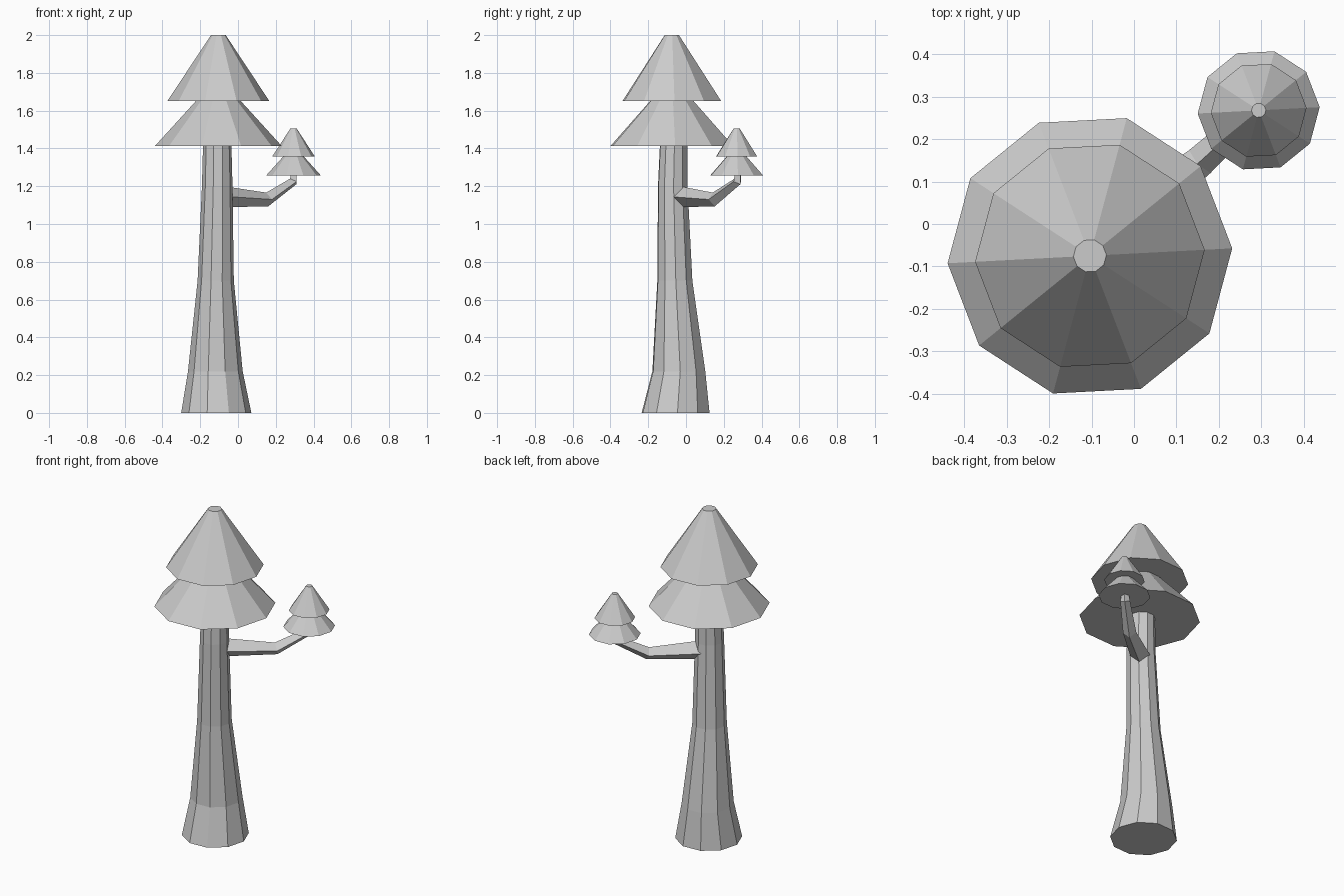
import bpy, bmesh
from math import cos, sin, radians
from mathutils import Vector

if "Cube" in bpy.data.objects:
    bpy.data.objects.remove(bpy.data.objects["Cube"])


def loft(name, rings):
    """Skin closed rings of points, capping both ends."""
    bm = bmesh.new()
    loops = [[bm.verts.new(p) for p in ring] for ring in rings]
    n = len(loops[0])
    for a, b in zip(loops, loops[1:]):
        for i in range(n):
            j = (i + 1) % n
            bm.faces.new((a[i], a[j], b[j], b[i]))
    bm.faces.new(loops[0][::-1])
    bm.faces.new(loops[-1])
    bmesh.ops.recalc_face_normals(bm, faces=bm.faces)
    mesh = bpy.data.meshes.new(name)
    bm.to_mesh(mesh)
    bm.free()
    obj = bpy.data.objects.new(name, mesh)
    bpy.context.collection.objects.link(obj)
    return obj


def ring(x, y, z, r, sides=10, start=3):
    angles = [radians(start + 360 * i / sides) for i in range(sides)]
    return [(x + r * cos(a), y + r * sin(a), z) for a in angles]


def foliage(name, x, y, tiers):
    """Stacked truncated cones: (bottom z, bottom radius, top z, top radius)."""
    for label, (z0, r0, z1, r1) in zip(("lower", "upper"), tiers):
        loft(f"{name}_{label}", [ring(x, y, z0, r0), ring(x, y, z1, r1)])


# Flared, slightly wandering trunk
loft("trunk", [ring(*p) for p in (
    (-0.115, -0.055, 0.0, 0.186),
    (-0.12, -0.038, 0.22, 0.145),
    (-0.118, -0.059, 0.70, 0.096),
    (-0.11, -0.07, 1.20, 0.081),
    (-0.11, -0.065, 1.43, 0.075))])

# Main and small foliage
foliage("main_foliage", -0.104, -0.075,
        ((1.413, 0.336, 1.65, 0.12), (1.65, 0.271, 2.0, 0.039)))
foliage("small_foliage", 0.294, 0.268,
        ((1.258, 0.144, 1.36, 0.052), (1.357, 0.113, 1.505, 0.017)))

# Tapered four-sided branch, bent up into the small foliage
path = [((-0.09, -0.045, 1.145), 0.057), ((0.155, 0.147, 1.13), 0.037),
        ((0.292, 0.272, 1.225), 0.027), ((0.296, 0.275, 1.29), 0.018)]
points = [Vector(p) for p, r in path]
side = Vector((0.68, -0.73, 0))
sections = []
for i, (p, r) in enumerate(path):
    before = (points[i] - points[i - 1]).normalized() if i else Vector()
    after = (points[i + 1] - points[i]).normalized() if i + 1 < len(path) else Vector()
    up = side.cross(before + after).normalized()
    sections.append([points[i] + r * d for d in (side, up, -side, -up)])
loft("branch", sections)
